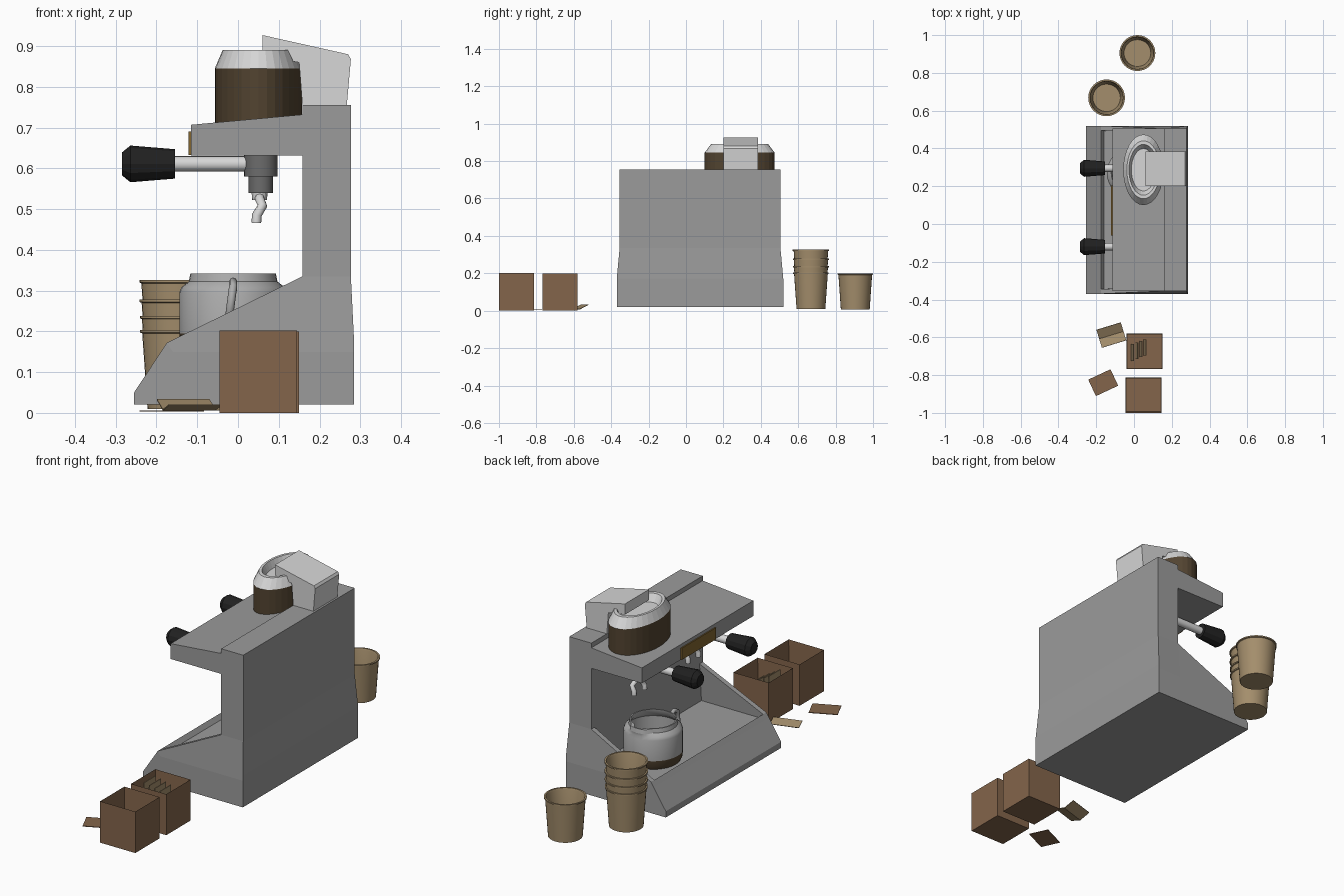
import bpy, bmesh, math
from mathutils import Vector, Matrix

cube = bpy.data.objects.get("Cube")
if cube:
    bpy.data.objects.remove(cube, do_unlink=True)


def material(name, r, g, b):
    m = bpy.data.materials.new(name)
    m.use_nodes = True
    m.diffuse_color = (r, g, b, 1)
    m.node_tree.nodes["Principled BSDF"].inputs["Base Color"].default_value = (r, g, b, 1)
    return m


GRAY = material("machine gray", .33, .33, .33)
DARK = material("dark gray", .15, .15, .15)
STEEL = material("light steel", .68, .68, .68)
JUG = material("jug gray", .42, .42, .42)
BLACK = material("grip black", .015, .015, .015)
BEAN = material("hopper brown", .085, .057, .03)
GOLD = material("gold", .22, .13, .03)
CARD = material("box brown", .23, .13, .07)
PAPER = material("paper tan", .37, .27, .15)


def finish(name, bm, mat, smooth=False):
    bmesh.ops.recalc_face_normals(bm, faces=bm.faces)
    mesh = bpy.data.meshes.new(name)
    bm.to_mesh(mesh)
    bm.free()
    mesh.materials.append(mat)
    ob = bpy.data.objects.new(name, mesh)
    bpy.context.collection.objects.link(ob)
    if smooth:
        bpy.ops.object.select_all(action='DESELECT')
        ob.select_set(True)
        bpy.context.view_layer.objects.active = ob
        bpy.ops.object.shade_smooth_by_angle(angle=math.radians(35))
    return ob


def prism(name, profile, y0, y1, mat):
    """Extrude an x-z profile along y; y0 and y1 may depend on height."""
    bm = bmesh.new()
    rings = []
    for y in (y0, y1):
        rings.append([bm.verts.new((x, y(z) if callable(y) else y, z)) for x, z in profile])
        bm.faces.new(rings[-1])
    n = len(profile)
    for i in range(n):
        j = (i + 1) % n
        bm.faces.new((rings[0][i], rings[0][j], rings[1][j], rings[1][i]))
    return finish(name, bm, mat)


def box(name, x0, x1, y0, y1, z0, z1, mat):
    return prism(name, [(x0, z0), (x1, z0), (x1, z1), (x0, z1)], y0, y1, mat)


def lathe(name, profile, mat, loc=(0, 0, 0), scale=(1, 1, 1), segs=32, smooth=False):
    """Spin a radius-height profile around z."""
    bm = bmesh.new()
    vs = [bm.verts.new((r, 0, z)) for r, z in profile]
    edges = [bm.edges.new(p) for p in zip(vs, vs[1:])]
    bmesh.ops.spin(bm, geom=vs + edges, cent=(0, 0, 0), axis=(0, 0, 1),
                   angle=2 * math.pi, steps=segs)
    bmesh.ops.remove_doubles(bm, verts=bm.verts, dist=.0001)
    ob = finish(name, bm, mat, smooth)
    ob.location, ob.scale = loc, scale
    return ob


def tube(name, points, radius, mat):
    cu = bpy.data.curves.new(name, 'CURVE')
    cu.dimensions = '3D'
    cu.bevel_depth, cu.bevel_resolution, cu.use_fill_caps = radius, 2, True
    sp = cu.splines.new('POLY')
    sp.points.add(len(points) - 1)
    for p, co in zip(sp.points, points):
        p.co = (*co, 1)
    cu.materials.append(mat)
    ob = bpy.data.objects.new(name, cu)
    bpy.context.collection.objects.link(ob)
    return ob


# Machine body: tapered base, tray, column and head
MID = .075


def half(z):
    t = min(max((z - .172) / .163, 0), 1)
    return .445 - .015 * t


def left(z):
    return MID + half(z)


def right(z):
    return MID - half(z)


prism("base", [(-.255, .02), (-.255, .05), (-.189, .15), (.285, .15), (.285, .02)],
      right, left, GRAY)
prism("tray_lip", [(-.189, .15), (-.175, .172), (-.16, .15)], right, left, GRAY)
cheek = [(-.189, .15), (-.175, .172), (.158, .335), (.158, .15)]
prism("left_cheek", cheek, lambda z: left(z) - .025, left, GRAY)
prism("right_cheek", cheek, right, lambda z: right(z) + .025, GRAY)
prism("column_foot", [(.158, .15), (.158, .335), (.277, .335), (.285, .172), (.285, .15)],
      right, left, GRAY)
prism("column_and_head", [(.158, .335), (.158, .632), (-.115, .632), (-.115, .707),
                          (.158, .732), (.158, .755), (.277, .755), (.277, .335)],
      MID - .43, MID + .43, GRAY)
box("front_plate", -.121, -.114, -.06, .205, .633, .69, GOLD)

# Bean hopper with open cap and rear chute
lathe("hopper", [(0, .7), (1, .7), (1, .845), (0, .845)], BEAN, (.05, .287, 0), (.107, .187, 1))
lathe("hopper_cap", [(1, .845), (.82, .89), (.72, .89), (.6, .855), (0, .855)],
      STEEL, (.05, .287, 0), (.107, .187, 1))
prism("chute", [(.06, .927), (.27, .88), (.277, .868), (.267, .755), (.158, .755),
                (.15, .86), (.06, .875)], .2, .385, STEEL)

# Brew groups with handles and forked spouts
for side, y in (("left", .295), ("right", -.12)):
    lathe(side + "_group", [(0, .632), (.041, .632), (.041, .58), (.03, .58), (.03, .54), (0, .54)],
          DARK, (.056, y, 0), segs=24, smooth=True)
    shaft = lathe(side + "_handle_shaft", [(0, .03), (.019, .03), (.019, .215), (0, .215)],
                  STEEL, segs=16, smooth=True)
    grip = lathe(side + "_handle_grip", [(0, .21), (.036, .21), (.045, .32), (.028, .341), (0, .341)],
                 BLACK, segs=12)
    for ob in (shaft, grip):
        ob.rotation_euler = (0, -math.pi / 2, 0)
        ob.location = (.056, y, .611)
    lathe(side + "_spout_collar", [(0, .545), (.02, .545), (.018, .522), (0, .522)],
          STEEL, (.053, y, 0), segs=16)
    for s in (-1, 1):
        tube(side + "_spout", [(.053, y, .532), (.053, y + s * .02, .525), (.06, y + s * .035, .508),
                               (.046, y + s * .04, .485), (.045, y + s * .04, .466)], .012, STEEL)

# Milk jug with a pouring lip and handle
JX, JY = -.012, .27
lathe("jug_foot", [(0, .151), (.122, .151), (.13, .168), (.132, .195), (0, .195)],
      BEAN, (JX, JY, 0), smooth=True)
jug = lathe("jug", [(0, .195), (.132, .195), (.132, .295), (.127, .308), (.109, .322), (.105, .342),
                    (.099, .342), (.103, .32), (.122, .3), (.122, .21), (0, .21)],
            JUG, (JX, JY, 0), smooth=True)
for v in jug.data.vertices:
    if v.co.z > .315 and v.co.y > .095:
        v.co.y += .02
hy = JY - .125
tube("jug_handle", [(JX, hy, .3), (JX, hy - .035, .322), (JX, hy - .06, .31),
                    (JX - .008, hy - .06, .25), (JX - .012, hy - .03, .21), (JX - .012, hy, .2)],
     .01, JUG)

# Paper cups: one single and a nested stack
CUP = [(0, 0), (.077, 0), (.09, .185), (.095, .187), (.095, .193), (.087, .193),
       (.084, .185), (.071, .01), (0, .01)]
lathe("single_cup", CUP, PAPER, (.018, .905, .006), smooth=True)
for i, z in enumerate((.01, .045, .085, .133)):
    lathe("stacked_cup_%d" % (i + 1), CUP, PAPER, (-.145, .668, z),
          (1 + i * .008, 1 + i * .008, 1), smooth=True)


# Open boxes
def open_box(name, x, y, top):
    bm = bmesh.new()
    bmesh.ops.create_cube(bm, size=1, matrix=Matrix.Translation((x, y, top / 2))
                          @ Matrix.Diagonal((.19, .187, top, 1)))
    lid = max(bm.faces, key=lambda f: f.calc_center_median().z)
    bmesh.ops.inset_region(bm, faces=[lid], thickness=.008)
    bmesh.ops.translate(bm, verts=lid.verts, vec=(0, 0, .012 - top))
    finish(name, bm, CARD)


open_box("front_box", .05, -.906, .202)
open_box("rear_box", .055, -.674, .2)

# Sachets standing in the rear box
for i in range(4):
    x = -.015 + i * .022
    prism("sachet_%d" % (i + 1), [(x, .015), (x + .004, .015), (x + .016, .2 - i * .012),
                                  (x + .012, .2 - i * .012)], -.725 + i * .01, -.635 + i * .008, PAPER)


# Loose sachets lying beside the boxes
def sheet(name, loc, angle, rows, length, mat):
    bm = bmesh.new()
    lines = [[bm.verts.new((s * length / 2, y, z)) for s in (-1, 1)] for y, z in rows]
    for a, b in zip(lines, lines[1:]):
        bm.faces.new((a[0], a[1], b[1], b[0]))
    ob = finish(name, bm, mat)
    ob.location = loc
    ob.rotation_euler.z = math.radians(angle)
    mod = ob.modifiers.new("thickness", 'SOLIDIFY')
    mod.thickness = .003
    return ob


sheet("folded_sachet", (-.12, -.588, .006), 17, [(-.05, .012), (0, 0), (.05, .025)], .135, PAPER)
sheet("flat_sachet", (-.163, -.84, .006), 25, [(-.048, 0), (.048, 0)], .13, CARD)
